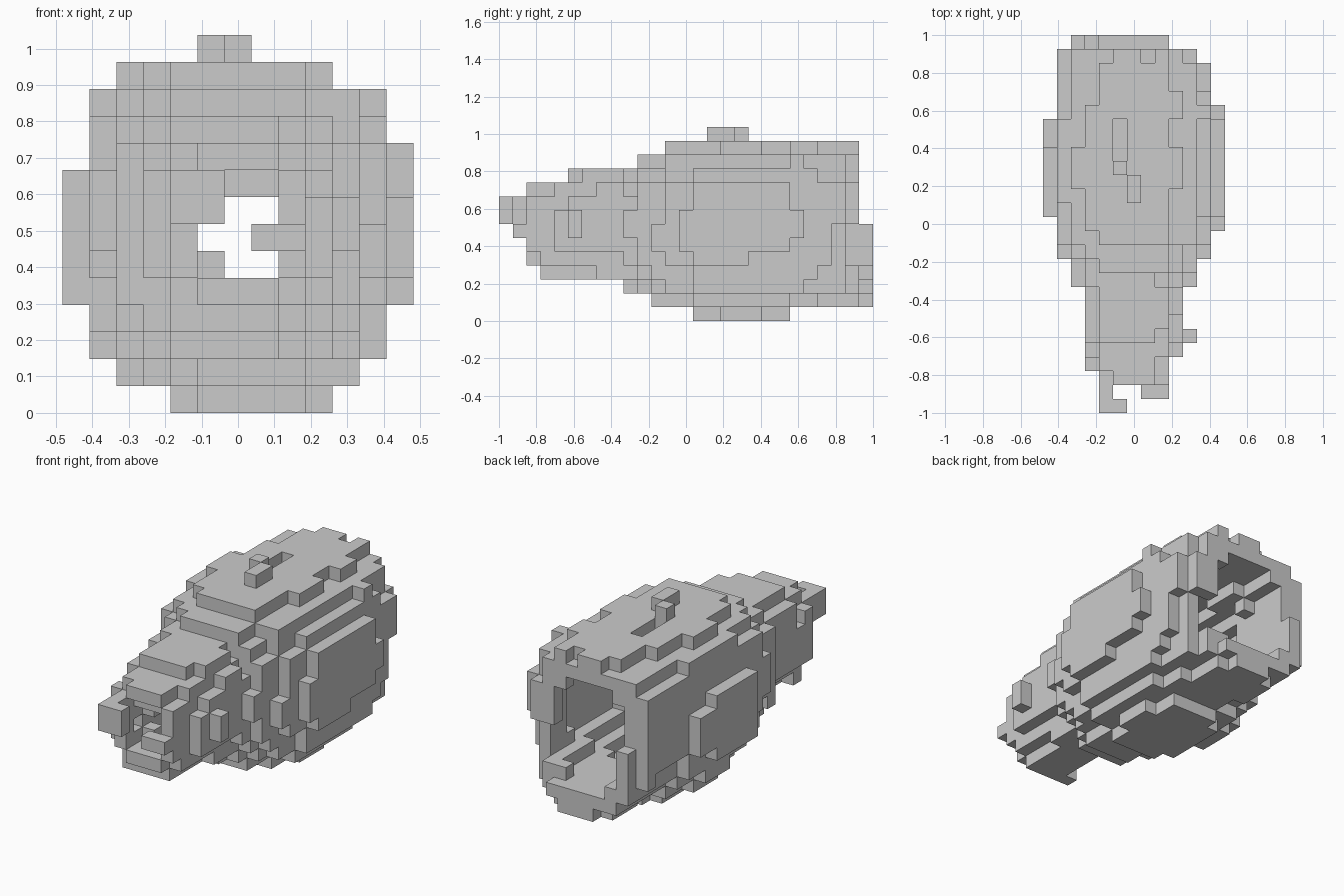
import bpy, bmesh

if "Cube" in bpy.data.objects:
    bpy.data.objects.remove(bpy.data.objects["Cube"])

U = 2 / 27                      # block size
NX, NY = 13, 27


def box(i, j, k):
    """Set of cells in inclusive index ranges."""
    return {(a, b, c) for a in range(i[0], i[1] + 1)
            for b in range(j[0], j[1] + 1) for c in range(k[0], k[1] + 1)}


def build(name, cells, neighbours):
    """Skin a set of blocks with only its exposed faces."""
    bm = bmesh.new()
    verts = {}

    def vert(p):
        if p not in verts:
            verts[p] = bm.verts.new(((p[0] - NX / 2) * U, (p[1] - NY / 2) * U, p[2] * U))
        return verts[p]

    for c in sorted(cells):
        for ax in range(3):
            for s in (0, 1):
                n = list(c)
                n[ax] += 2 * s - 1
                if tuple(n) in neighbours:
                    continue
                b, d = (ax + 1) % 3, (ax + 2) % 3
                quad = []
                for u, v in ((0, 0), (1, 0), (1, 1), (0, 1)):
                    p = list(c)
                    p[ax] += s
                    p[b] += u
                    p[d] += v
                    quad.append(vert(tuple(p)))
                bm.faces.new(quad if s else quad[::-1])
    me = bpy.data.meshes.new(name)
    bm.to_mesh(me)
    bm.free()
    bpy.context.collection.objects.link(bpy.data.objects.new(name, me))


def runs(*pairs):
    """Expand (value, count) runs along the length."""
    return [v for v, n in pairs for _ in range(n)]


# extents of the hull for each slice, nose to tail (slices 2 to 25)
left = runs((4, 1), (3, 6), (2, 2), (1, 3), (0, 7), (1, 5))
right = runs((8, 2), (9, 6), (10, 1), (11, 3), (12, 9), (11, 2), (10, 1))
low = runs((4, 1), (3, 6), (2, 2), (1, 3), (0, 7), (1, 5))
high = runs((9, 3), (10, 5), (11, 2), (12, 14))


def soften(lo, hi):
    """Half sizes, slightly reduced where the hull is about to step down."""
    r = [(b - a + 1) / 2 for a, b in zip(lo, hi)]
    out = []
    for n, v in enumerate(r):
        near = r[max(0, n - 2):n + 3]
        out.append(max(v - 0.4, min(v, sum(near) / len(near))))
    return out


def inside(dx, dz, rx, rz, e):
    return (abs(dx) / rx) ** e + (abs(dz) / rz) ** e <= 1


# tapered hollow hull, leaning slightly to the left towards the top
hull = set()
slices = zip(left, right, low, high, soften(left, right), soften(low, high))
for j, (x0, x1, z0, z1, rx, rz) in enumerate(slices, 2):
    cx, cz = (x0 + x1) / 2, (z0 + z1) / 2
    for i in range(max(x0, 1), min(x1, 11) + 1):
        for k in range(z0, z1 + 1):
            dx, dz = i - cx, k - cz
            lean = dx + 0.07 * dz * (rx / 6.5)
            outer = inside(lean, dz, rx, rz, 2.75 if dz > 0 else 2.2)
            core = inside(dx, dz, max(1.6, rx - 2), max(1.9, rz - 2.2), 3 if j > 18 else 2.4)
            bore = 5 <= i <= 7 and 5 <= k <= 7
            if outer and not core and not bore:
                hull.add((i, j, k))
# partly closed throat near the nose
hull |= box((4, 8), (4, 4), (4, 8))
hull -= {(i, 4, k) for i, k in ((6, 7), (7, 7), (5, 6), (6, 6), (6, 5), (7, 5))}
# groove in the roof, dent in the right side, ragged tail edges
hull -= box((5, 5), (18, 20), (12, 12)) | box((11, 11), (11, 11), (7, 7))
hull -= box((2, 3), (22, 25), (12, 12)) | box((4, 4), (25, 25), (12, 12))
hull -= box((7, 7), (25, 25), (12, 12)) | box((9, 11), (25, 25), (4, 6))
hull -= box((11, 11), (24, 24), (4, 6))

# raised side panels
right_panel = (box((12, 12), (14, 17), (4, 9)) | box((12, 12), (18, 20), (5, 9))
               | box((12, 12), (13, 13), (5, 7)) | box((12, 12), (21, 21), (6, 7)))
left_panel = box((0, 0), (14, 18), (4, 8)) | box((0, 0), (19, 20), (5, 7))

# small add-on parts
nose = (box((4, 4), (1, 1), (7, 8)) | box((4, 5), (0, 0), (7, 8))
        | box((7, 8), (1, 1), (6, 6)))
handle = box((5, 5), (17, 17), (13, 13)) | box((6, 6), (15, 16), (13, 13))
lip = (box((5, 7), (26, 26), (1, 1)) | box((3, 8), (26, 26), (2, 2))
       | box((2, 3), (26, 26), (3, 3)) | box((2, 2), (26, 26), (4, 6)))
studs = box((10, 10), (5, 5), (6, 7)) | box((10, 10), (9, 9), (6, 7))
parts = {"hull": hull, "right_panel": right_panel, "left_panel": left_panel,
         "nose_prongs": nose - hull, "roof_handle": handle, "tail_lip": lip,
         "side_studs": studs - hull}
everything = set().union(*parts.values())
for name, cells in parts.items():
    build(name, cells, everything)
